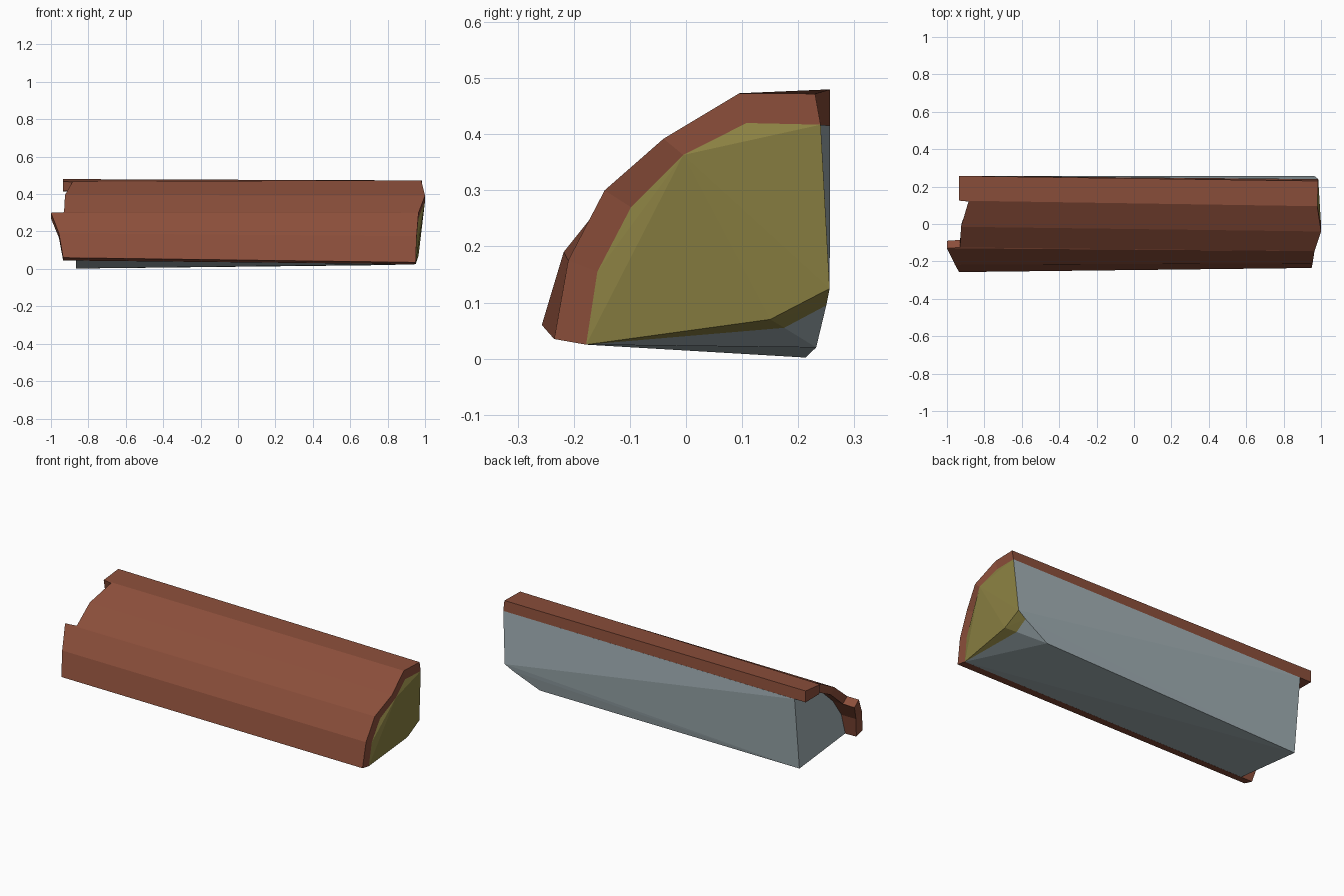
import bpy, bmesh

if "Cube" in bpy.data.objects:
    bpy.data.objects.remove(bpy.data.objects["Cube"])


def material(name, rgb):
    m = bpy.data.materials.new(name)
    m.diffuse_color = (*rgb, 1)
    m.use_nodes = True
    m.node_tree.nodes["Principled BSDF"].inputs["Base Color"].default_value = m.diffuse_color
    return m


bark_mat = material("bark brown", (0.26, 0.077, 0.043))
cut_mat = material("cut end olive", (0.26, 0.22, 0.055))
wood_mat = material("split wood grey", (0.36, 0.434, 0.46))


def add_object(name, bm, mats):
    bmesh.ops.recalc_face_normals(bm, faces=bm.faces)
    me = bpy.data.meshes.new(name)
    bm.to_mesh(me)
    bm.free()
    for m in mats:
        me.materials.append(m)
    ob = bpy.data.objects.new(name, me)
    bpy.context.collection.objects.link(ob)
    return ob


# Ragged left end of the bark: outer and inner edge, with two notches
left_out = [(-.935, -.257, .06), (-.957, -.218, .19), (-1, -.13, .30), (-.93, -.125, .303),
            (-.925, -.015, .395), (-.885, .12, .465), (-.935, .125, .467), (-.935, .257, .48)]
left_in = [(-.935, -.20, .045), (-.957, -.165, .165), (-1, -.09, .27), (-.93, -.085, .274),
           (-.92, .01, .36), (-.87, .13, .415), (-.935, .135, .416), (-.935, .257, .415)]
# Right end of the bark
right_out = [(.95, -.235, .035), (.955, -.21, .175), (.965, -.145, .30),
             (1, -.04, .392), (.98, .095, .473), (.985, .23, .472)]
right_in = [(.95, -.178, .025), (.955, -.158, .155), (.965, -.098, .27),
            (1, -.005, .363), (.98, .108, .42), (.985, .24, .417)]
match = [0, 1, 2, 2, 3, 4, 4, 5]  # right point joined to each left point

# Bark shell: four-sided sections bridged around the curve
bm = bmesh.new()
ro = [bm.verts.new(p) for p in right_out]
ri = [bm.verts.new(p) for p in right_in]
sections = [(bm.verts.new(a), bm.verts.new(b), ri[k], ro[k])
            for a, b, k in zip(left_out, left_in, match)]
for s, t in zip(sections, sections[1:]):
    for i in range(4):
        j = (i + 1) % 4
        corners = list(dict.fromkeys([s[i], s[j], t[j], t[i]]))
        if len(corners) > 2:
            bm.faces.new(corners)
bm.faces.new(sections[0])
bm.faces.new(sections[-1][::-1])
add_object("bark", bm, [bark_mat])

# Wood core: hull of the inner bark curve, split sides and chamfered corner
core = list(right_in)
core += [(-.865, y, z) for x, y, z in left_in]
core += [(-.865, .213, .002), (.76, .232, .02),
         (.965, .15, .07), (.965, .256, .125), (.91, .175, .055), (.915, .25, .095)]
bm = bmesh.new()
for p in core:
    bm.verts.new(p)
res = bmesh.ops.convex_hull(bm, input=bm.verts)
bmesh.ops.delete(bm, geom=[v for v in bm.verts if not v.link_faces], context='VERTS')
for f in bm.faces:
    f.material_index = 1 if min(v.co.x for v in f.verts) > .85 else 0
add_object("wood_core", bm, [wood_mat, cut_mat])
